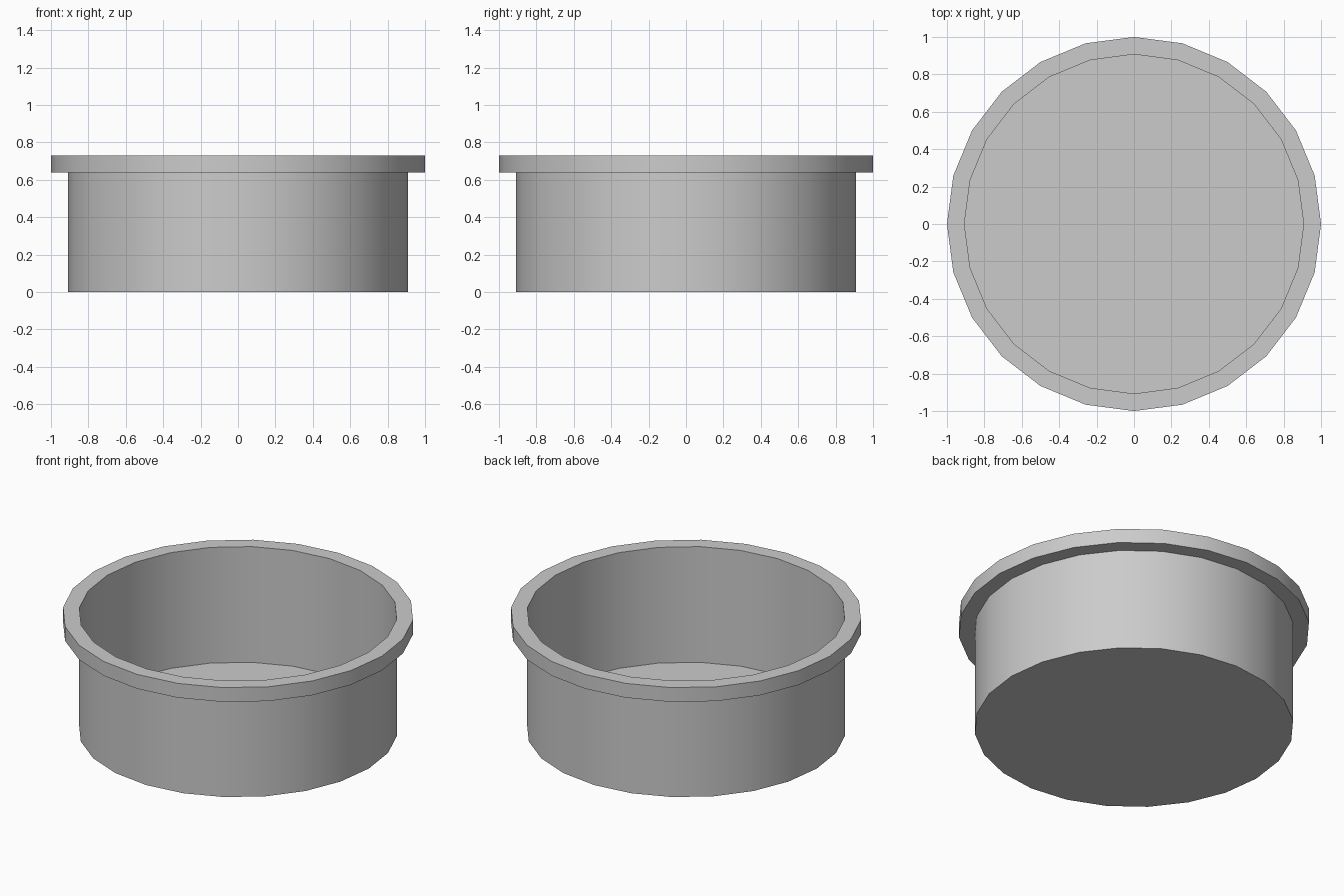
import bpy, bmesh, math

if "Cube" in bpy.data.objects:
    bpy.data.objects.remove(bpy.data.objects["Cube"])

SIDES = 24


def lathe(name, profile):
    """Revolve an (r, z) profile around z; end points on the axis become caps."""
    bm = bmesh.new()
    rings = []
    for r, z in profile:
        rings.append([bm.verts.new((r * math.cos(2 * math.pi * i / SIDES),
                                    r * math.sin(2 * math.pi * i / SIDES), z))
                      for i in range(SIDES)])
    for a, b in zip(rings, rings[1:]):
        for i in range(SIDES):
            j = (i + 1) % SIDES
            bm.faces.new((a[i], a[j], b[j], b[i]))
    # underside and inner floor
    bm.faces.new(rings[0][::-1])
    bm.faces.new(rings[-1])
    bmesh.ops.recalc_face_normals(bm, faces=bm.faces)
    mesh = bpy.data.meshes.new(name)
    bm.to_mesh(mesh)
    bm.free()
    obj = bpy.data.objects.new(name, mesh)
    bpy.context.collection.objects.link(obj)
    bpy.context.view_layer.objects.active = obj
    obj.select_set(True)
    bpy.ops.object.shade_smooth_by_angle(angle=math.radians(30))
    return obj


# Thin-walled round pan: outer wall, flanged rim, inner wall, floor
lathe("flanged_pan", [
    (0.909, 0.0), (0.909, 0.64),
    (1.0, 0.64), (1.0, 0.73),
    (0.907, 0.73), (0.907, 0.003),
])
